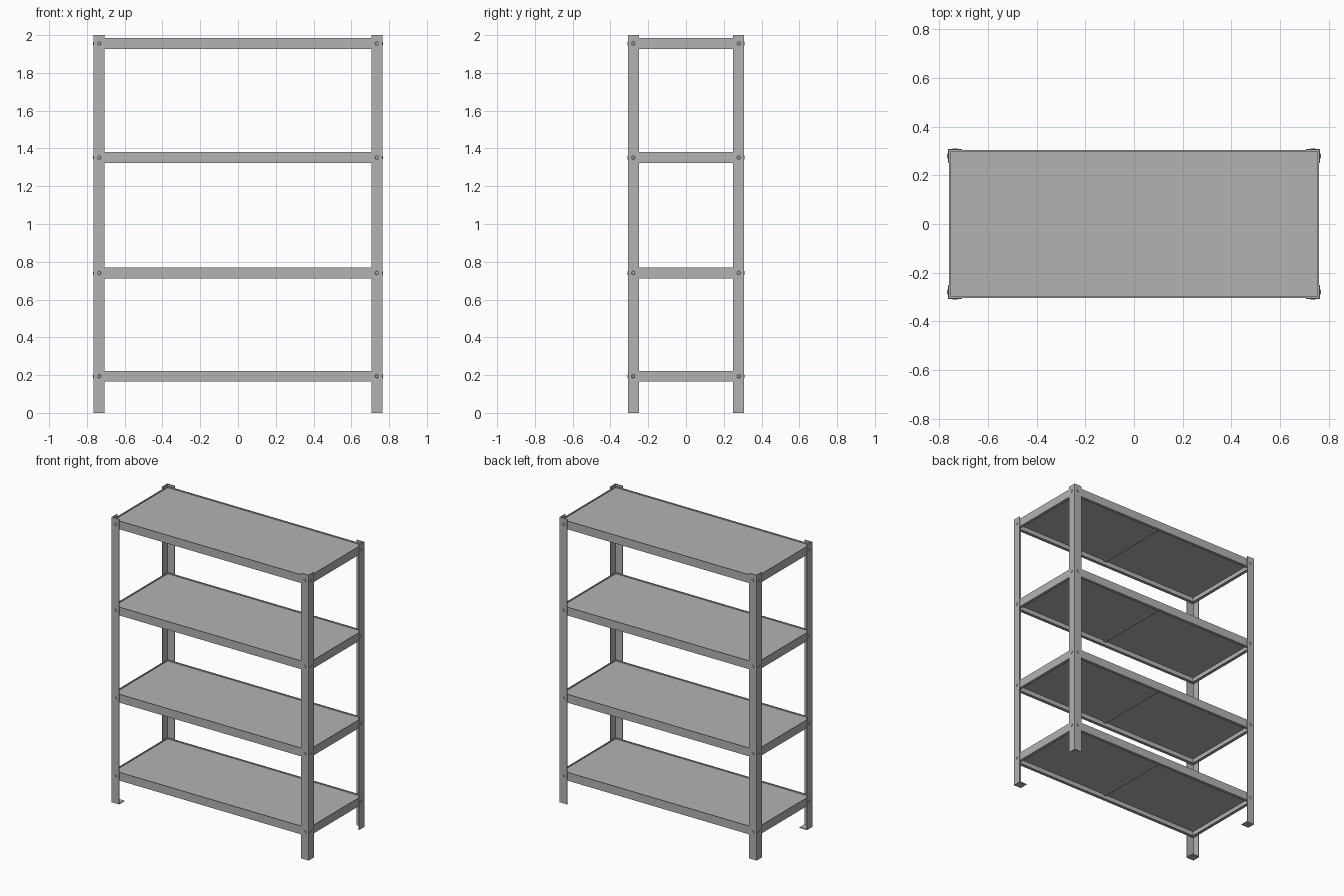
import bpy, bmesh
from mathutils import Matrix, Vector

if "Cube" in bpy.data.objects:
    bpy.data.objects.remove(bpy.data.objects["Cube"], do_unlink=True)

steel = bpy.data.materials.new("grey_steel")
steel.use_nodes = True
GREY = (0.45, 0.45, 0.45, 1)
steel.diffuse_color = GREY
steel.node_tree.nodes["Principled BSDF"].inputs["Base Color"].default_value = GREY

HX, HY, HEIGHT = 0.764, 0.308, 2.0   # outer half sizes and post height
FLANGE, SHEET = 0.058, 0.005         # post flange width, sheet thickness
BEAM = 0.058                         # shelf skirt height
LEVELS = (0.165, 0.712, 1.323, 1.927)


def box(bm, lo, hi):
    lo, hi = Vector(lo), Vector(hi)
    size = hi - lo
    m = Matrix.Translation((lo + hi) / 2) @ Matrix.Diagonal((*size, 1))
    bmesh.ops.create_cube(bm, size=1, matrix=m)


def finish(bm, name):
    mesh = bpy.data.meshes.new(name)
    bmesh.ops.recalc_face_normals(bm, faces=bm.faces)
    bm.to_mesh(mesh)
    bm.free()
    mesh.materials.append(steel)
    obj = bpy.data.objects.new(name, mesh)
    bpy.context.collection.objects.link(obj)
    return obj


def extrude_profile(bm, points, z0, z1):
    face = bm.faces.new([bm.verts.new((x, y, z0)) for x, y in points])
    top = bmesh.ops.extrude_face_region(bm, geom=[face])["geom"]
    verts = [g for g in top if isinstance(g, bmesh.types.BMVert)]
    bmesh.ops.translate(bm, verts=verts, vec=(0, 0, z1 - z0))


def bolt(bm, centre, axis):
    # Low round head, pointing along the outward axis
    rot = Vector((0, 0, 1)).rotation_difference(Vector(axis)).to_matrix().to_4x4()
    bmesh.ops.create_cone(bm, cap_ends=True, segments=12, radius1=0.012,
                          radius2=0.008, depth=0.006,
                          matrix=Matrix.Translation(centre) @ rot)


# Corner posts: folded angle profile, foot plates and bolts
for sx, side in ((-1, "right"), (1, "left")):
    for sy, end in ((-1, "front"), (1, "back")):
        ix, iy, t = HX - FLANGE, HY - FLANGE, SHEET
        angle = [(HX, HY), (ix, HY), (ix, HY - t),
                 (HX - t, HY - t), (HX - t, iy), (HX, iy)]
        bm = bmesh.new()
        extrude_profile(bm, [(x * sx, y * sy) for x, y in angle], 0, HEIGHT)
        finish(bm, f"{end}_{side}_post")

        if (sx, sy) != (1, 1):
            bm = bmesh.new()
            xs = sorted((sx * ix, sx * (HX - t)))
            ys = sorted((sy * iy, sy * (HY - t)))
            box(bm, (xs[0], ys[0], 0), (xs[1], ys[1], t))
            finish(bm, f"{end}_{side}_foot")

        bm = bmesh.new()
        for z in LEVELS:
            mid = z + BEAM / 2
            bolt(bm, (sx * (HX - FLANGE / 2), sy * HY, mid), (0, sy, 0))
            bolt(bm, (sx * HX, sy * (HY - FLANGE / 2), mid), (sx, 0, 0))
        finish(bm, f"{end}_{side}_bolts")

# Shelves: skirt with an inward lip, sunken panel and centre stiffener
BX, BY, LIP = HX - SHEET, HY - SHEET, 0.02
for n, z in enumerate(LEVELS, 1):
    top = z + BEAM
    bm = bmesh.new()
    for s in (-1, 1):
        for inset, height in ((SHEET, BEAM), (LIP, 0.004)):
            ys = sorted((s * BY, s * (BY - inset)))
            xs = sorted((s * BX, s * (BX - inset)))
            box(bm, (-BX, ys[0], z), (BX, ys[1], z + height))
            box(bm, (xs[0], -BY, z), (xs[1], BY, z + height))
    finish(bm, f"shelf_{n}_frame")

    bm = bmesh.new()
    box(bm, (-BX + SHEET, -BY + SHEET, top - 0.014),
        (BX - SHEET, BY - SHEET, top - 0.008))
    finish(bm, f"shelf_{n}_panel")

    bm = bmesh.new()
    box(bm, (-0.012, -BY + SHEET, top - 0.022), (0.012, BY - SHEET, top - 0.014))
    finish(bm, f"shelf_{n}_stiffener")
